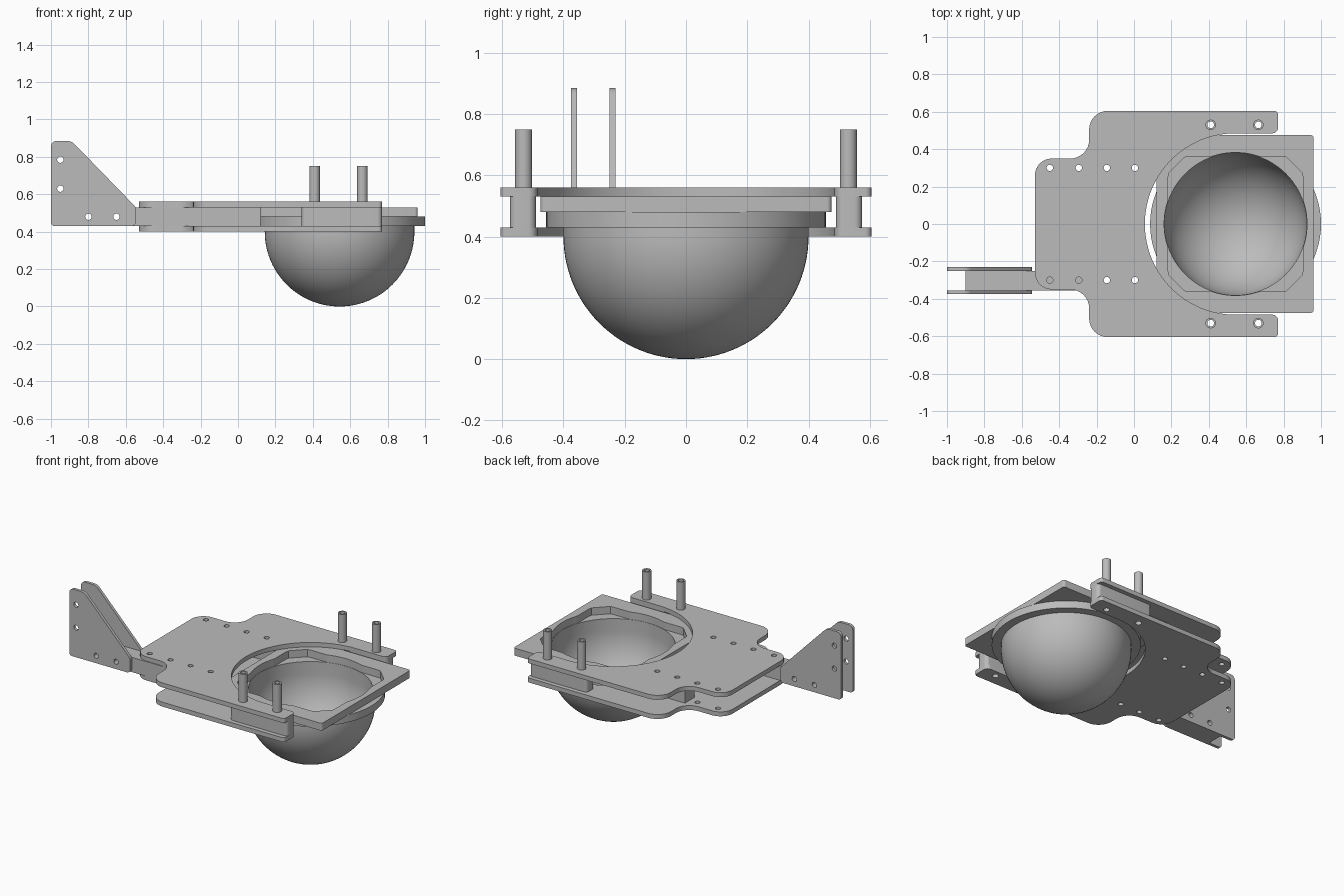
import bpy, bmesh, math
from mathutils import Vector, Matrix

if "Cube" in bpy.data.objects:
    bpy.data.objects.remove(bpy.data.objects["Cube"], do_unlink=True)

grey = bpy.data.materials.new("plain grey")
grey.use_nodes = True
grey.diffuse_color = (0.5, 0.5, 0.5, 1)
grey.node_tree.nodes["Principled BSDF"].inputs["Base Color"].default_value = (0.5, 0.5, 0.5, 1)

CX = 0.543          # dome centre in x
FLAT = Matrix.Identity(4)
UPRIGHT = Matrix.Rotation(math.pi / 2, 4, 'X')   # profile in x-z


def circle(x, y, r, n=24):
    return [(x + r * math.cos(2 * math.pi * i / n), y + r * math.sin(2 * math.pi * i / n))
            for i in range(n)]


def rounded(corners, steps=8):
    """Polygon from (x, y, radius) corners with filleted corners."""
    out = []
    for i, (x, y, r) in enumerate(corners):
        p = Vector((x, y))
        if r == 0:
            out.append((x, y))
            continue
        a = (Vector(corners[i - 1][:2]) - p).normalized()
        b = (Vector(corners[(i + 1) % len(corners)][:2]) - p).normalized()
        half = a.angle(b) / 2
        centre = p + (a + b).normalized() * (r / math.sin(half))
        start = p + a * (r / math.tan(half)) - centre
        end = p + b * (r / math.tan(half)) - centre
        sweep = start.angle_signed(end)
        for k in range(steps + 1):
            t = -sweep * k / steps
            c, s = math.cos(t), math.sin(t)
            out.append((centre.x + c * start.x - s * start.y,
                        centre.y + s * start.x + c * start.y))
    return out


def box(x0, x1, y0, y1, r=0):
    return rounded([(x0, y0, r), (x1, y0, r), (x1, y1, r), (x0, y1, r)])


def finish(name, mesh):
    bm = bmesh.new()
    bm.from_mesh(mesh)
    bmesh.ops.remove_doubles(bm, verts=bm.verts, dist=0.0001)
    bmesh.ops.recalc_face_normals(bm, faces=bm.faces)
    bm.to_mesh(mesh)
    bm.free()
    mesh.materials.clear()
    mesh.materials.append(grey)
    obj = bpy.data.objects.new(name, mesh)
    bpy.context.collection.objects.link(obj)
    bpy.ops.object.select_all(action='DESELECT')
    obj.select_set(True)
    bpy.context.view_layer.objects.active = obj
    bpy.ops.object.shade_smooth_by_angle(angle=math.radians(30))
    return obj


def slab(name, outline, low, high, holes=(), turn=FLAT):
    """Extrude an outline with holes from low to high along its normal."""
    curve = bpy.data.curves.new(name, 'CURVE')
    curve.dimensions = '2D'
    curve.fill_mode = 'BOTH'
    curve.extrude = (high - low) / 2
    for loop in [outline, *holes]:
        spline = curve.splines.new('POLY')
        spline.points.add(len(loop) - 1)
        for point, (x, y) in zip(spline.points, loop):
            point.co = (x, y, 0, 1)
        spline.use_cyclic_u = True
    temp = bpy.data.objects.new("profile", curve)
    bpy.context.collection.objects.link(temp)
    graph = bpy.context.evaluated_depsgraph_get()
    mesh = bpy.data.meshes.new_from_object(temp.evaluated_get(graph))
    bpy.data.objects.remove(temp, do_unlink=True)
    mesh.transform(turn @ Matrix.Translation((0, 0, (low + high) / 2)))
    mesh.name = name
    return finish(name, mesh)


# Two main plates with a round-ended slot for the dome
edge = [(-0.53, 0.35, 0.09), (-0.24, 0.35, 0.1), (-0.24, 0.605, 0.1),
        (0.77, 0.605, 0.02), (0.77, 0.485, 0.03)]
slot = [(CX + 0.485 * math.cos(t), 0.485 * math.sin(t), 0)
        for t in (math.pi * (0.5 + i / 64) for i in range(65))]
plate = rounded(edge + slot + [(x, -y, r) for x, y, r in reversed(edge)])
post_x = (0.41, 0.665)
bolt_x = (-0.45, -0.295, -0.145, 0.005)
plate_holes = [circle(x, s * 0.53, 0.02) for x in post_x for s in (-1, 1)]
plate_holes += [circle(x, s * 0.3, 0.017) for x in bolt_x for s in (-1, 1)]
slab("bottom_plate", plate, 0.40, 0.43, plate_holes)
slab("top_plate", plate, 0.53, 0.56, plate_holes)

# Mirrored spacers, inner bars and hollow posts
for side, s in (("right", -1), ("left", 1)):
    slab(side + "_spacer", box(0.34, 0.77, *sorted((s * 0.49, s * 0.575)), 0.025), 0.43, 0.53,
         [circle(x, s * 0.53, 0.02) for x in post_x])
    slab(side + "_inner_bar", box(-0.24, 0.12, *sorted((s * 0.25, s * 0.355))), 0.43, 0.53,
         [circle(x, s * 0.3, 0.017) for x in bolt_x[2:]])
    for i, x in enumerate(post_x):
        slab(f"{side}_post_{i + 1}", circle(x, s * 0.53, 0.028), 0.56, 0.75,
             [circle(x, s * 0.53, 0.018)])

# Square frame whose opening is a clipped square joined with a circle
opening = []
for i in range(144):
    t = 2 * math.pi * i / 144
    a, b = abs(math.cos(t)), abs(math.sin(t))
    r = max(0.382, min(0.36 / max(a, b), 0.63 / (a + b)))
    opening.append((CX + r * math.cos(t), r * math.sin(t)))
slab("square_frame", box(0.12, 0.96, -0.475, 0.475, 0.015), 0.48, 0.53, [opening])

# Hollow dome with its flange
arc = [math.pi / 2 * i / 28 for i in range(29)]
profile = [(0.4 * math.sin(t), 0.4 - 0.4 * math.cos(t)) for t in arc]
profile += [(0.4, 0.43), (0.457, 0.43), (0.457, 0.48), (0.38, 0.48)]
profile += [(0.38 * math.sin(t), 0.4 - 0.38 * math.cos(t)) for t in reversed(arc)]
bm = bmesh.new()
verts = [bm.verts.new((r, 0, z)) for r, z in profile]
edges = [bm.edges.new(pair) for pair in zip(verts, verts[1:])]
bmesh.ops.spin(bm, geom=verts + edges, cent=(0, 0, 0), axis=(0, 0, 1),
               angle=2 * math.pi, steps=80)
bmesh.ops.translate(bm, verts=bm.verts, vec=(CX, 0, 0))
dome = bpy.data.meshes.new("dome")
bm.to_mesh(dome)
bm.free()
finish("dome", dome)

# Side arm and its pair of upright brackets
low_holes = [circle(x, 0.48, 0.017) for x in (-0.8, -0.65)]
high_holes = [circle(-0.95, z, 0.017) for z in (0.63, 0.785)]
slab("side_arm", box(-0.9, -0.24, 0.43, 0.53), 0.25, 0.355, low_holes, UPRIGHT)
bracket = rounded([(-1, 0.43, 0.02), (-0.545, 0.43, 0.025), (-0.545, 0.53, 0.04),
                   (-0.89, 0.885, 0.06), (-1, 0.885, 0.03)])
for name, y in (("inner_bracket", 0.23), ("outer_bracket", 0.355)):
    slab(name, bracket, y, y + 0.02, low_holes + high_holes, UPRIGHT)
